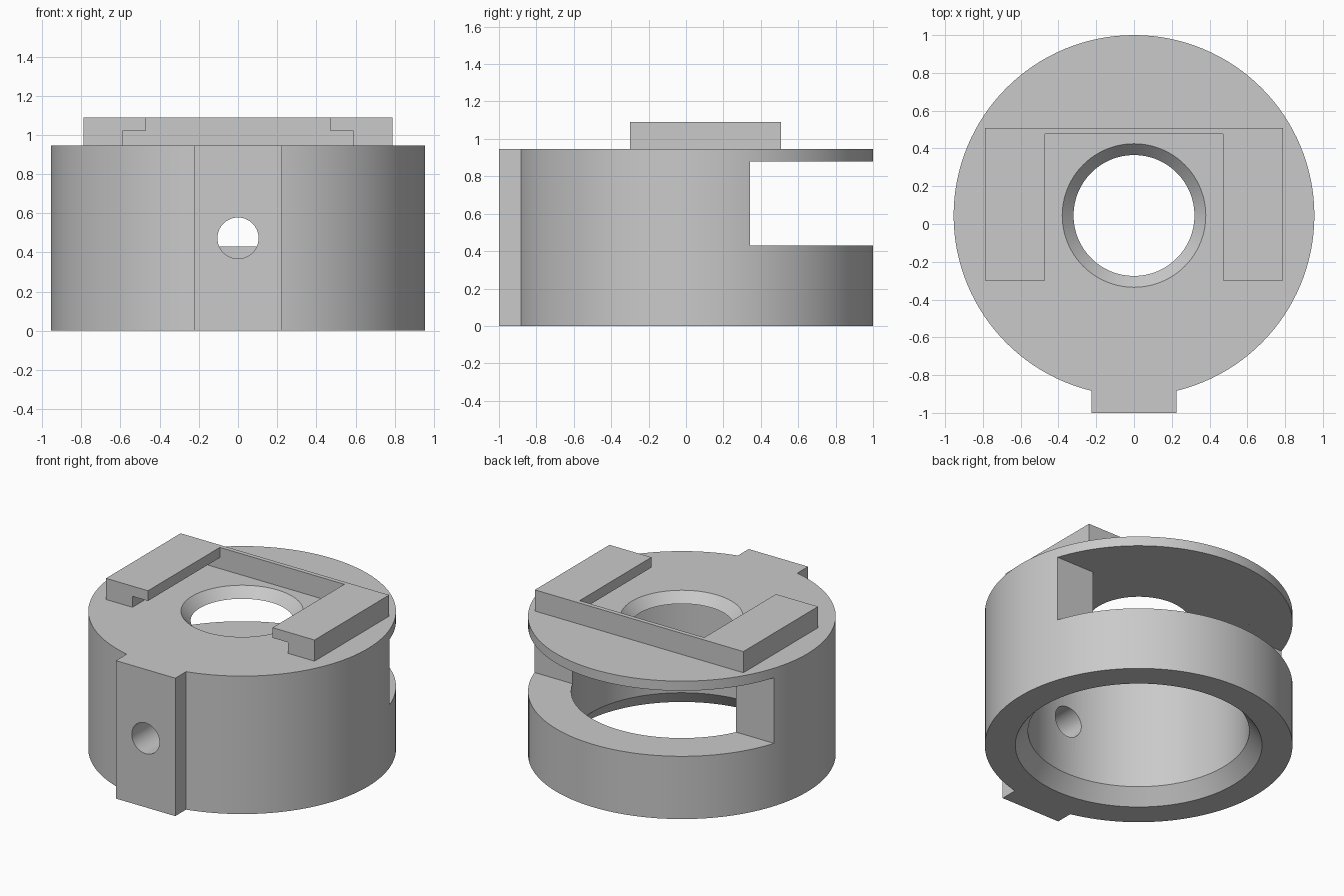
import bpy
import bmesh
import math

if "Cube" in bpy.data.objects:
    bpy.data.objects.remove(bpy.data.objects["Cube"], do_unlink=True)

CY = 0.045     # axis of the round body
TOP = 0.945    # top of the round body
CEIL = 0.88    # underside of the top plate

grey = bpy.data.materials.new("plain grey")
grey.use_nodes = True
colour = (0.59, 0.59, 0.59, 1)
grey.diffuse_color = colour
grey.node_tree.nodes["Principled BSDF"].inputs["Base Color"].default_value = colour


def box(name, lo, hi):
    centre = [(a + b) / 2 for a, b in zip(lo, hi)]
    bpy.ops.mesh.primitive_cube_add(size=1, location=centre)
    ob = bpy.context.object
    ob.name = name
    ob.scale = [b - a for a, b in zip(lo, hi)]
    bpy.ops.object.transform_apply(location=True, rotation=True, scale=True)
    ob.data.materials.append(grey)
    return ob


def revolve(name, profile, steps=128):
    """Turn a closed (radius, height) outline around the body axis."""
    bm = bmesh.new()
    verts = [bm.verts.new((r, CY, z)) for r, z in profile]
    edges = [bm.edges.new((v, verts[i - 1])) for i, v in enumerate(verts)]
    bmesh.ops.spin(bm, geom=verts + edges, cent=(0, CY, 0), axis=(0, 0, 1),
                   angle=math.tau, steps=steps)
    bmesh.ops.remove_doubles(bm, verts=bm.verts[:], dist=0.0001)
    bmesh.ops.recalc_face_normals(bm, faces=bm.faces[:])
    mesh = bpy.data.meshes.new(name)
    bm.to_mesh(mesh)
    bm.free()
    mesh.materials.append(grey)
    ob = bpy.data.objects.new(name, mesh)
    bpy.context.collection.objects.link(ob)
    return ob


def combine(target, tool, operation):
    mod = target.modifiers.new(operation.title(), "BOOLEAN")
    mod.object = tool
    mod.operation = operation
    mod.solver = "MANIFOLD"
    bpy.ops.object.select_all(action="DESELECT")
    target.select_set(True)
    bpy.context.view_layer.objects.active = target
    bpy.ops.object.modifier_apply(modifier=mod.name)
    bpy.data.objects.remove(tool, do_unlink=True)


# Round housing: flared bore from below, tapered hole through the top plate
housing = revolve("housing", [(0.955, 0), (0.955, TOP), (0.38, TOP), (0.32, CEIL),
                              (0.687, CEIL), (0.687, 0.1), (0.766, 0)])

# Flat key down the front
combine(housing, box("front_key", (-0.225, -1, 0), (0.225, -0.8, TOP)), "UNION")

# Open slot across the back, a hair below the ceiling for a clean cut
combine(housing, box("slot", (-1.2, 0.343, 0.43), (1.2, 1.3, CEIL - 0.001)), "DIFFERENCE")

# Screw hole through the key
bpy.ops.mesh.primitive_cylinder_add(vertices=64, radius=0.105, depth=0.8,
                                    location=(0, -0.8, 0.473),
                                    rotation=(math.pi / 2, 0, 0))
screw_hole = bpy.context.object
screw_hole.data.materials.append(grey)
combine(housing, screw_hole, "DIFFERENCE")

# Raised U-shaped guide, undercut along its rails
guide = box("slide_guide", (-0.79, -0.3, TOP), (0.79, 0.507, 1.09))
combine(guide, box("opening", (-0.472, -0.5, 0.8), (0.472, 0.477, 1.2)), "DIFFERENCE")
combine(guide, box("undercut", (-0.59, -0.5, 0.8), (0.59, 0.477, 1.02)), "DIFFERENCE")

# Smooth round walls, sharp edges
bpy.ops.object.select_all(action="DESELECT")
housing.select_set(True)
bpy.context.view_layer.objects.active = housing
bpy.ops.object.shade_smooth_by_angle(angle=math.radians(30))
